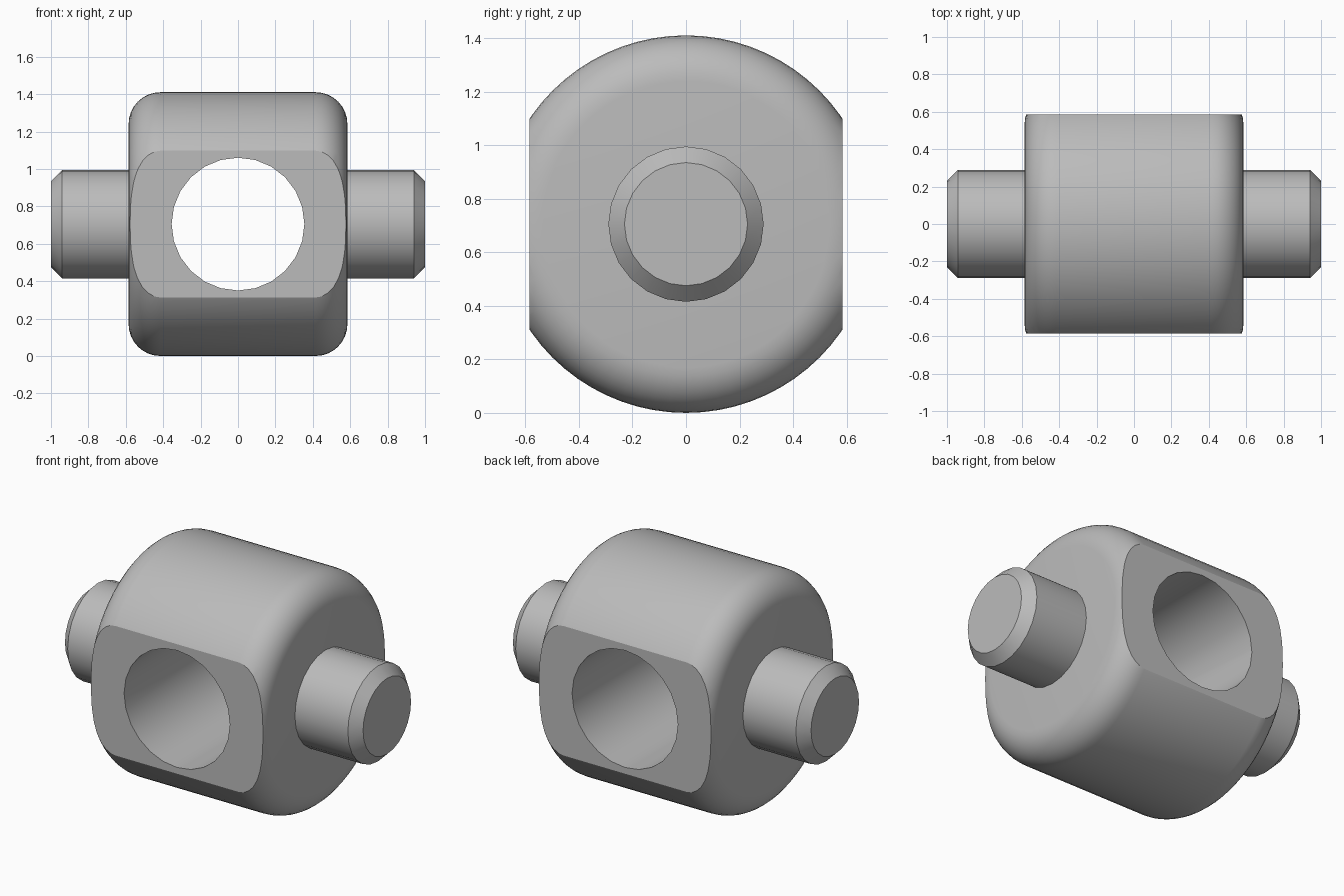
import bpy, bmesh
from math import sin, cos, pi, radians
from mathutils import Matrix, Vector

cube = bpy.data.objects.get("Cube")
if cube:
    bpy.data.objects.remove(cube, do_unlink=True)

CENTER_Z = 0.705
BODY_R, HALF, FILLET = 0.705, 0.585, 0.17
PIN_R, PIN_END, CHAMFER = 0.29, 1.0, 0.06
HOLE_R = 0.355

steel = bpy.data.materials.new("plain grey steel")
steel.use_nodes = True
GREY = (0.5, 0.5, 0.5, 1)
steel.diffuse_color = GREY
steel.node_tree.nodes["Principled BSDF"].inputs["Base Color"].default_value = GREY


def make_object(name, bm):
    bmesh.ops.recalc_face_normals(bm, faces=bm.faces)
    mesh = bpy.data.meshes.new(name)
    bm.to_mesh(mesh)
    bm.free()
    mesh.materials.append(steel)
    ob = bpy.data.objects.new(name, mesh)
    ob.location.z = CENTER_Z
    bpy.context.collection.objects.link(ob)
    return ob


def lathe_x(name, profile, sides):
    """Turn (x, radius) points about the x axis and cap both ends."""
    bm = bmesh.new()
    rings = [[bm.verts.new((x, r * sin(2 * pi * i / sides), r * cos(2 * pi * i / sides)))
              for i in range(sides)] for x, r in profile]
    for a, b in zip(rings, rings[1:]):
        for i in range(sides):
            j = (i + 1) % sides
            bm.faces.new((a[i], a[j], b[j], b[i]))
    bm.faces.new(rings[0])
    bm.faces.new(rings[-1])
    return make_object(name, bm)


def cut(target, cutter, operation):
    mod = target.modifiers.new("cut", "BOOLEAN")
    mod.operation = operation
    mod.solver = "EXACT"
    mod.object = cutter
    bpy.context.view_layer.objects.active = target
    bpy.ops.object.modifier_apply(modifier=mod.name)
    bpy.data.objects.remove(cutter, do_unlink=True)


def smooth(ob, angle):
    bpy.ops.object.select_all(action="DESELECT")
    ob.select_set(True)
    bpy.context.view_layer.objects.active = ob
    bpy.ops.object.shade_smooth_by_angle(angle=radians(angle))


# Rounded drum
arc = [(HALF - FILLET + FILLET * sin(t * pi / 16), BODY_R - FILLET + FILLET * cos(t * pi / 16))
       for t in range(9)]
body = lathe_x("body", [(-x, r) for x, r in reversed(arc)] + arc, 72)

# Flat front and back
bm = bmesh.new()
bmesh.ops.create_cube(bm, size=1, matrix=Matrix.Diagonal(Vector((3, 2 * HALF, 3, 1))))
cut(body, make_object("flat_cutter", bm), "INTERSECT")

# Cross bore from front to back
bm = bmesh.new()
bmesh.ops.create_cone(bm, cap_ends=True, segments=24, radius1=HOLE_R, radius2=HOLE_R,
                      depth=2, matrix=Matrix.Rotation(pi / 2, 4, "X"))
cut(body, make_object("bore_cutter", bm), "DIFFERENCE")
smooth(body, 25)

# Chamfered pins on both sides
for name, side in (("left_pin", 1), ("right_pin", -1)):
    profile = [(HALF - 0.01, PIN_R), (PIN_END - CHAMFER, PIN_R), (PIN_END, PIN_R - CHAMFER)]
    smooth(lathe_x(name, [(side * x, r) for x, r in profile], 24), 30)
